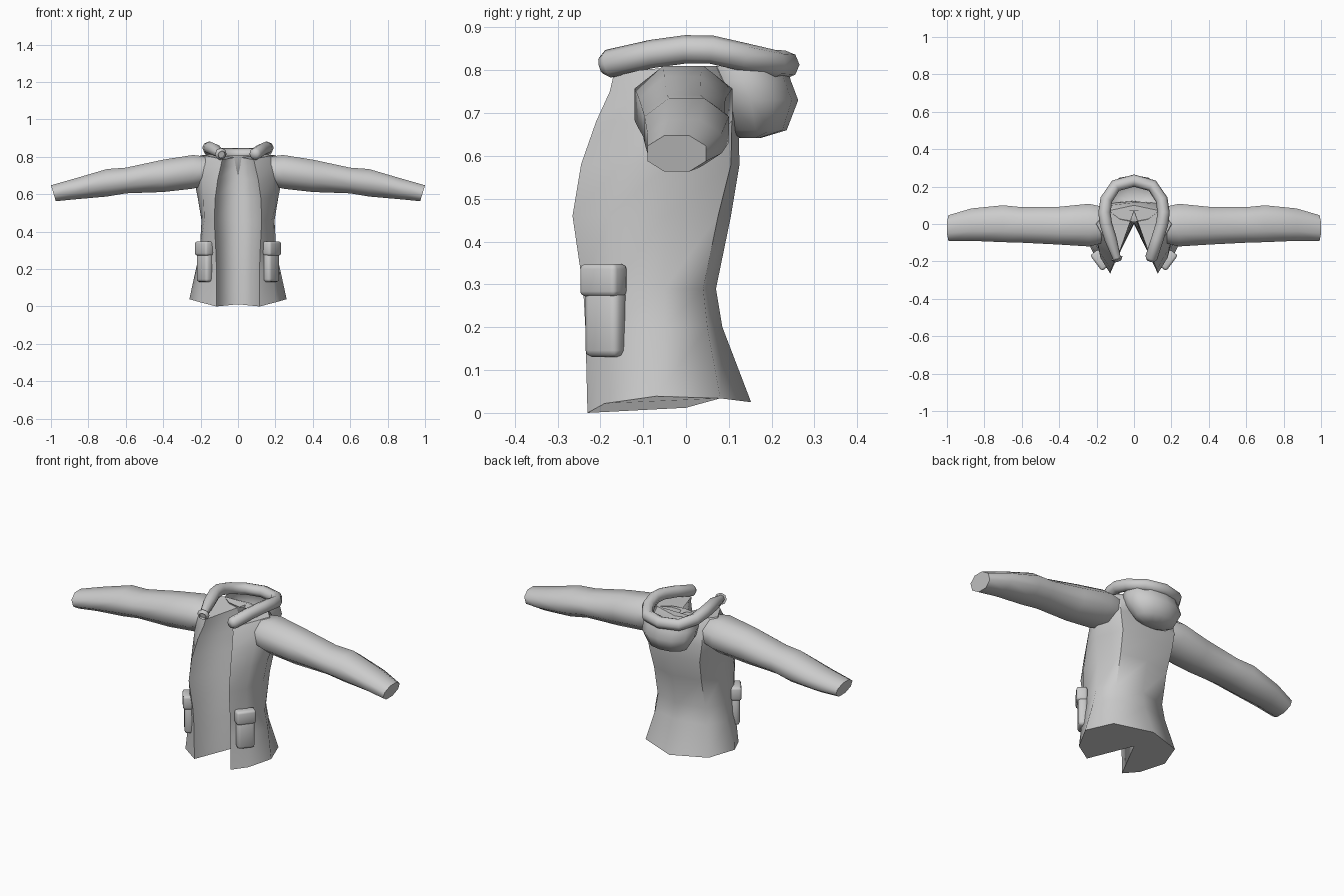
import bpy, bmesh, math
from mathutils import Vector, Matrix

cube = bpy.data.objects.get("Cube")
if cube:
    bpy.data.objects.remove(cube, do_unlink=True)

cloth = bpy.data.materials.new("grey cloth")
cloth.use_nodes = True
GREY = (0.6, 0.6, 0.6, 1)
cloth.diffuse_color = GREY
cloth.node_tree.nodes["Principled BSDF"].inputs["Base Color"].default_value = GREY


def finish(bm, name, angle=50):
    """Turn a bmesh into a smooth object with sharp edges kept."""
    bmesh.ops.recalc_face_normals(bm, faces=bm.faces)
    for f in bm.faces:
        f.smooth = True
    for e in bm.edges:
        if len(e.link_faces) == 2 and e.calc_face_angle() > math.radians(angle):
            e.smooth = False
    mesh = bpy.data.meshes.new(name)
    bm.to_mesh(mesh)
    bm.free()
    mesh.materials.append(cloth)
    obj = bpy.data.objects.new(name, mesh)
    bpy.context.collection.objects.link(obj)
    return obj


def loft(rings, start=True, end=True):
    """Skin a list of closed rings that have equal point counts."""
    bm = bmesh.new()
    rows = [[bm.verts.new(p) for p in ring] for ring in rings]
    n = len(rows[0])
    for a, b in zip(rows, rows[1:]):
        for i in range(n):
            j = (i + 1) % n
            bm.faces.new((a[i], a[j], b[j], b[i]))
    if start:
        bm.faces.new(rows[0])
    if end:
        bm.faces.new(rows[-1])
    return bm, rows


def mirrored(half):
    """Close a half ring that starts and ends on x = 0."""
    return half + [(-x, y, z) for x, y, z in half[-2:0:-1]]


# Body: half rings from the lining crease, front edge, side, to the back seam
def level(z, lining, front, front_side, side, back_side, back):
    return mirrored([(0, lining, z), (*front, z), (*front_side, z),
                     (*side, z), (*back_side, z), (0, back, z)])


hem = mirrored([(0, 0, .012), (.115, -.23, 0), (.2, -.19, .022),
                (.26, -.07, .039), (.2, .08, .034), (0, .152, .025)])
neck = mirrored([(0, .07, .80), (.085, -.17, .785), (.14, -.11, .80),
                 (.20, 0, .81), (.14, .07, .81), (0, .10, .80)])
rings = [hem,
         level(.20, .005, (.115, -.235), (.185, -.18), (.225, -.05), (.16, .05), .085),
         level(.29, .01, (.118, -.24), (.18, -.175), (.205, -.05), (.15, .04), .07),
         level(.46, .03, (.127, -.265), (.18, -.18), (.195, -.05), (.15, .075), .105),
         level(.58, .045, (.122, -.245), (.185, -.15), (.215, -.04), (.16, .105), .125),
         level(.68, .055, (.108, -.21), (.19, -.12), (.235, 0), (.175, .107), .122),
         level(.75, .065, (.092, -.178), (.18, -.105), (.235, 0), (.17, .095), .115),
         neck]
bm, rows = loft(rings)
body = finish(bm, "body")
# The lining bends softly at its centre; the front edges stay sharp
for e in body.data.edges:
    if all(abs(body.data.vertices[v].co.x) < .001 for v in e.vertices):
        e.use_edge_sharp = False

# Sleeves: (x, bottom, top, front, back)
SLEEVE = [(.16, .65, .80, -.10, .09), (.24, .63, .81, -.12, .108),
          (.40, .612, .785, -.11, .092), (.60, .605, .742, -.10, .09),
          (.70, .588, .735, -.097, .10), (.87, .573, .685, -.09, .083),
          (.987, .563, .648, -.09, .047)]


def sleeve_ring(s, side):
    x, bottom, top, front, back = s
    ring = []
    for i in range(8):
        a = math.radians(22.5 + 45 * i)
        u, v = math.cos(a) / .924, math.sin(a) / .924
        tilt = .013 * v if x > .9 else 0
        ring.append((side * (x + tilt), (front + back) / 2 + u * (back - front) / 2,
                     (bottom + top) / 2 + v * (top - bottom) / 2))
    return ring


for side, word in ((1, "left"), (-1, "right")):
    bm, rows = loft([sleeve_ring(s, side) for s in SLEEVE])
    finish(bm, word + "_sleeve", 60)

# Collar roll: a tube swept along a horseshoe path
half = [(.092, -.182, .815), (.125, -.08, .838), (.15, 0, .849),
        (.158, .06, .848), (.148, .13, .832), (.098, .205, .815)]
path = [Vector(p) for p in half + [(0, .232, .813)]]
path += [Vector((-x, y, z)) for x, y, z in half[::-1]]
tube = []
for i, p in enumerate(path):
    t = (path[min(i + 1, len(path) - 1)] - path[max(i - 1, 0)]).normalized()
    out = t.cross(Vector((0, 0, 1))).normalized()
    up = out.cross(t)
    tube.append([p + .033 * (out * math.cos(k * math.pi / 4) + up * math.sin(k * math.pi / 4))
                 for k in range(8)])
# Rounded ends
for end, nxt, at in ((0, 1, 0), (-1, -2, len(tube))):
    push = (path[end] - path[nxt]).normalized() * .017
    cap = [path[end] + push + (q - path[end]) * .6 for q in tube[end]]
    tube.insert(at, cap)
bm, rows = loft(tube)
finish(bm, "collar_roll", 70)

# Hood: an open bag hanging behind the neck, (z, half width, front, back)
HOOD = [(.642, .06, .125, .175), (.66, .115, .09, .235), (.73, .155, .04, .262),
        (.775, .158, .02, .245), (.81, .150, .01, .235)]
bag = []
for z, w, front, back in HOOD:
    bag.append([(w * math.sin(k * math.pi / 6),
                 (front + back) / 2 + (back - front) / 2 * math.cos(k * math.pi / 6),
                 z) for k in range(12)])
bm, rows = loft(bag, end=False)
finish(bm, "hood", 70)


# Pockets: rounded pouch with a flap over it, turned to the front corner
def block(name, centre, size, turn, bevel):
    bm = bmesh.new()
    bmesh.ops.create_cube(bm, size=1)
    bmesh.ops.scale(bm, vec=size, verts=bm.verts)
    bmesh.ops.bevel(bm, geom=bm.edges[:], offset=bevel, segments=2,
                    profile=.5, affect='EDGES')
    bmesh.ops.transform(bm, verts=bm.verts, matrix=Matrix.Translation(centre)
                        @ Matrix.Rotation(turn, 4, 'Z'))
    finish(bm, name)


for side, word in ((1, "left"), (-1, "right")):
    turn = side * math.radians(53)
    block(word + "_pocket_pouch", (side * .178, -.188, .21), (.095, .05, .16), turn, .016)
    block(word + "_pocket_flap", (side * .181, -.193, .31), (.105, .056, .076), turn, .012)
